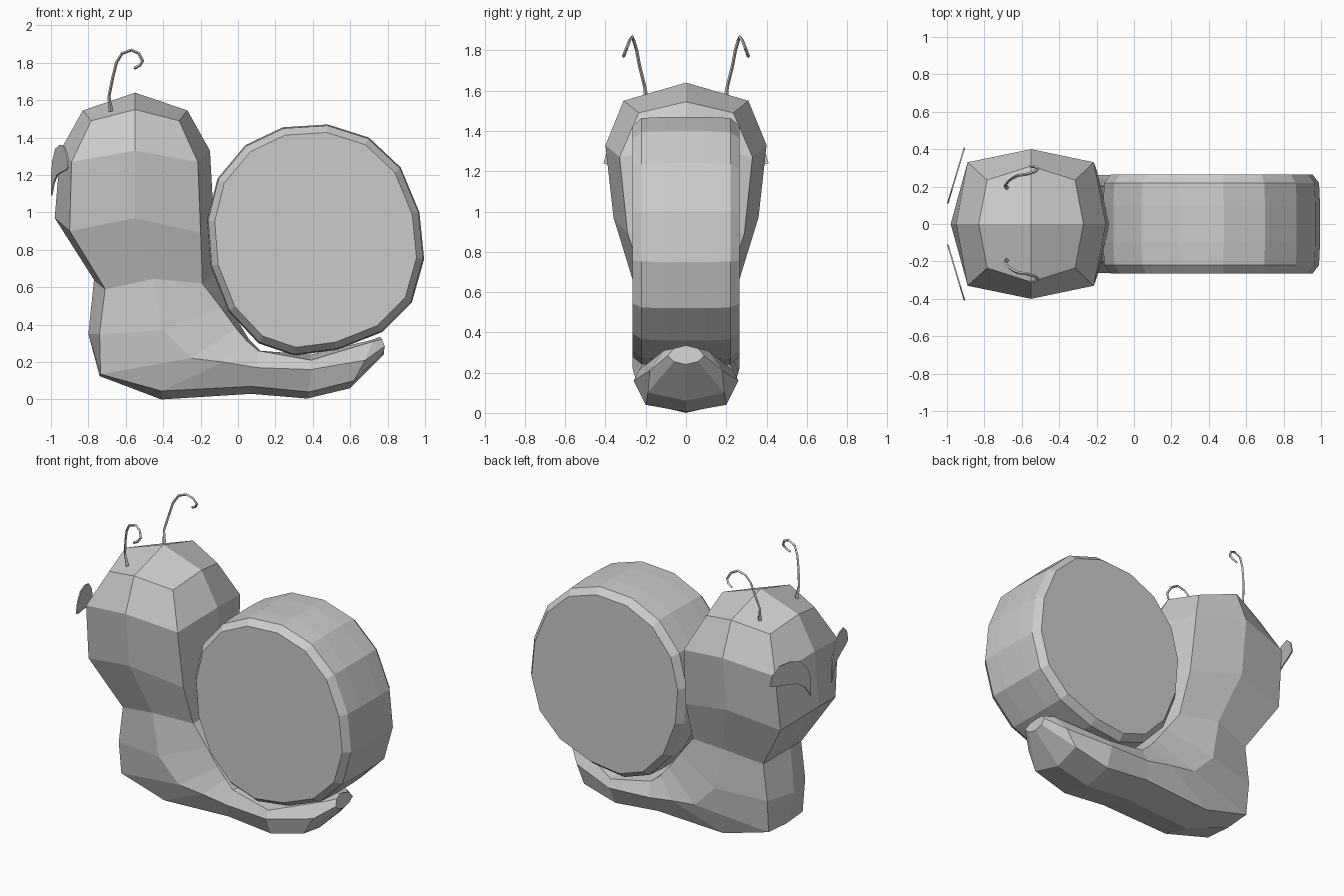
import bpy, bmesh
from mathutils import Vector

if "Cube" in bpy.data.objects:
    bpy.data.objects.remove(bpy.data.objects["Cube"])

grey = bpy.data.materials.new("plain_grey")
grey.diffuse_color = (0.6, 0.6, 0.6, 1)
grey.use_nodes = True
grey.node_tree.nodes["Principled BSDF"].inputs["Base Color"].default_value = grey.diffuse_color


def finish(bm, name):
    bmesh.ops.recalc_face_normals(bm, faces=bm.faces[:])
    me = bpy.data.meshes.new(name)
    bm.to_mesh(me)
    bm.free()
    me.materials.append(grey)
    ob = bpy.data.objects.new(name, me)
    bpy.context.collection.objects.link(ob)
    return ob


def bridge(bm, a, b):
    n = len(a)
    for i in range(n):
        bm.faces.new((a[i], a[(i + 1) % n], b[(i + 1) % n], b[i]))


# Body: eight-sided rings from head to tail, mirrored across y.
# Each ring: outer centre (x,z), outer edge (x,z,y), side (x,z,y), inner edge (x,z,y), inner centre (x,z)
rings = [
    [(-.83, 1.545), (-.785, 1.49, .235), (-.55, 1.55, .31), (-.315, 1.49, .235), (-.27, 1.545)],
    [(-.95, 1.33), (-.89, 1.27, .33), (-.55, 1.33, .40), (-.215, 1.27, .33), (-.15, 1.33)],
    [(-.98, .97), (-.90, .90, .29), (-.55, .97, .36), (-.20, .89, .29), (-.13, .97)],
    [(-.77, .64), (-.71, .59, .20), (-.45, .645, .26), (-.19, .62, .20), (-.12, .68)],
    [(-.80, .35), (-.74, .35, .20), (-.40, .37, .265), (-.09, .49, .20), (-.06, .51)],
    [(-.74, .125), (-.735, .135, .18), (-.25, .22, .265), (-.01, .38, .20), (.01, .40)],
    [(-.41, 0), (-.41, .045, .19), (-.08, .20, .26), (.05, .31, .20), (.06, .32)],
    [(.07, .03), (.07, .07, .20), (.10, .17, .25), (.11, .26, .21), (.12, .26)],
    [(.37, .005), (.38, .04, .20), (.39, .16, .26), (.39, .21, .235), (.39, .24)],
    [(.60, .06), (.62, .10, .19), (.68, .21, .18), (.72, .31, .11), (.72, .32)],
    [(.78, .24), (.78, .255, .06), (.785, .285, .09), (.77, .32, .06), (.76, .335)],
]
bm = bmesh.new()
loops = []
for r in rings:
    pts = [(p[0], -(p[2] if len(p) > 2 else 0), p[1]) for p in r]
    pts += [(x, -y, z) for x, y, z in pts[3:0:-1]]
    loops.append([bm.verts.new(p) for p in pts])
for a, b in zip(loops, loops[1:]):
    bridge(bm, a, b)
bm.faces.new(loops[-1])
# Four-panel crown on the head
apex = bm.verts.new((-.55, 0, 1.64))
top = loops[0]
for i in range(0, 8, 2):
    bm.faces.new((apex, top[i], top[i + 1], top[(i + 2) % 8]))
finish(bm, "body")

# Shell: slightly uneven disc with a chamfered rim
outline = [(.24, 1.455), (.48, 1.47), (.70, 1.40), (.87, 1.24), (.97, 1.0), (.995, .75),
           (.93, .52), (.77, .36), (.53, .265), (.30, .235), (.11, .30), (-.05, .47),
           (-.145, .71), (-.165, .96), (-.11, 1.18), (.04, 1.36)]
cx, cz = .415, .855
bm = bmesh.new()
loops = []
for y, s in [(-.265, .93), (-.22, .99), (-.10, 1), (.10, 1), (.22, .99), (.265, .93)]:
    loops.append([bm.verts.new((cx + (x - cx) * s, y, cz + (z - cz) * s)) for x, z in outline])
for a, b in zip(loops, loops[1:]):
    bridge(bm, a, b)
bm.faces.new(loops[0])
bm.faces.new(loops[-1])
finish(bm, "shell")

# Antennae: thin curled stalks; eyes: thin arched plates
stalk = [(-.68, .195, 1.54), (-.69, .205, 1.62), (-.67, .23, 1.72), (-.65, .245, 1.80),
         (-.62, .26, 1.85), (-.57, .267, 1.868), (-.53, .28, 1.85), (-.51, .295, 1.81),
         (-.525, .305, 1.785), (-.555, .31, 1.77)]
eye = [(0, 1.09), (0, 1.20), (.08, 1.28), (.25, 1.34), (.5, 1.36), (.75, 1.355),
       (.93, 1.31), (1, 1.24), (.85, 1.225), (.6, 1.215), (.35, 1.20), (.15, 1.16)]
inner, outer = Vector((-1.0, .11)), Vector((-.91, .41))
for side, label in ((-1, "front"), (1, "back")):
    bm = bmesh.new()
    loops = []
    for i, (x, y, z) in enumerate(stalk):
        r = .013 if i == 0 else .008
        p = Vector((x, y * side, z))
        a, b = stalk[max(i - 1, 0)], stalk[min(i + 1, len(stalk) - 1)]
        t = Vector((b[0] - a[0], (b[1] - a[1]) * side, b[2] - a[2])).normalized()
        u = t.cross(Vector((0, 1, 0))).normalized()
        v = t.cross(u)
        loops.append([bm.verts.new(p + (u * c + v * s) * r)
                      for c, s in ((1, 0), (0, 1), (-1, 0), (0, -1))])
    for a, b in zip(loops, loops[1:]):
        bridge(bm, a, b)
    bm.faces.new(loops[0])
    bm.faces.new(loops[-1])
    finish(bm, label + "_antenna")

    bm = bmesh.new()
    loops = []
    for off in (0, .008):
        loops.append([])
        for t, z in eye:
            p = inner.lerp(outer, t)
            loops[-1].append(bm.verts.new((p.x + off, p.y * side, z)))
    bridge(bm, *loops)
    for lp in loops:
        bm.faces.new(lp)
    finish(bm, label + "_eye")
